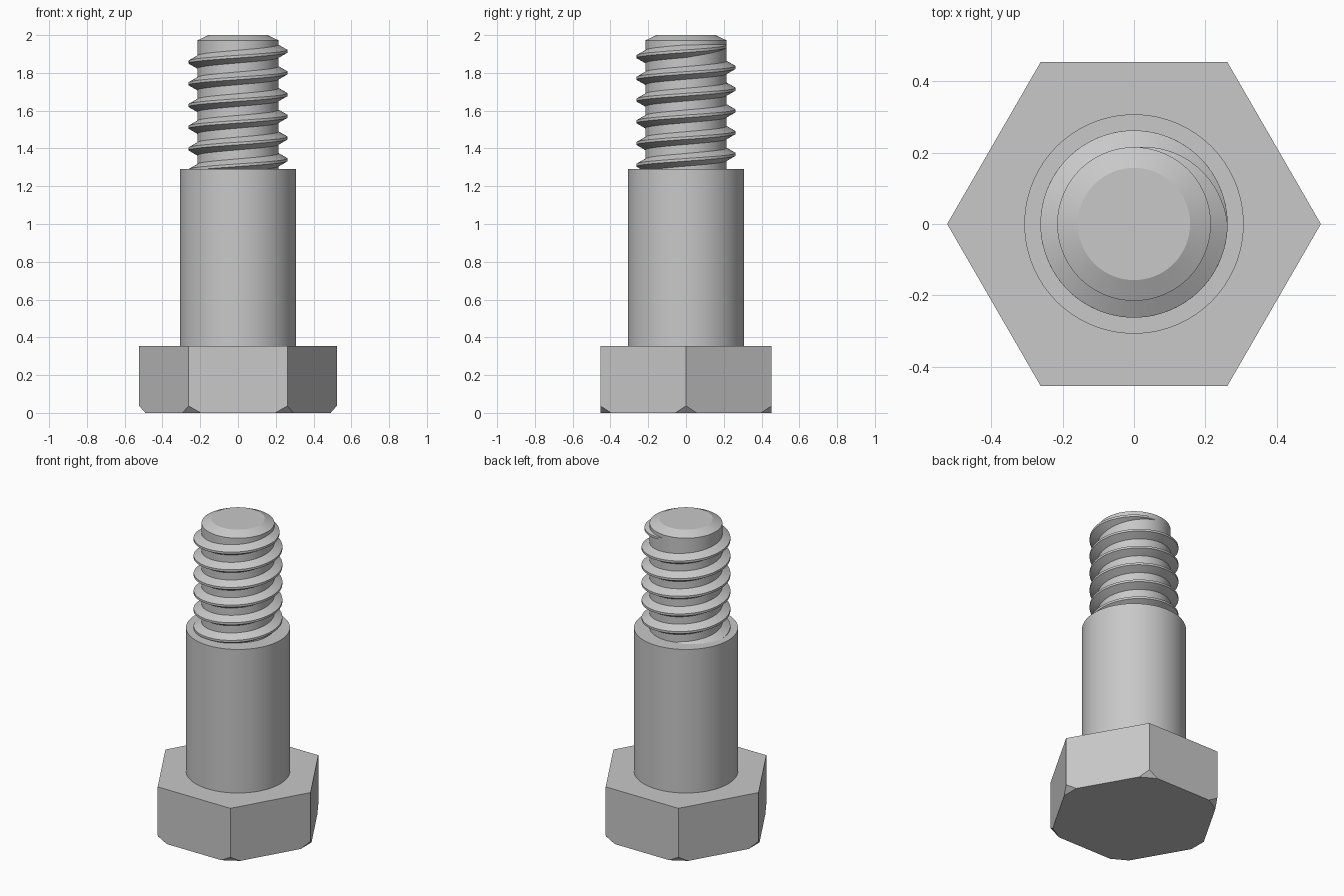
import bpy, bmesh, math
from mathutils import Vector

if "Cube" in bpy.data.objects:
    bpy.data.objects.remove(bpy.data.objects["Cube"])

steel = bpy.data.materials.new("grey steel")
steel.diffuse_color = (0.58, 0.58, 0.58, 1)
steel.use_nodes = True
steel.node_tree.nodes["Principled BSDF"].inputs["Base Color"].default_value = steel.diffuse_color


def finish(name, bm, smooth=None):
    bmesh.ops.recalc_face_normals(bm, faces=bm.faces)
    mesh = bpy.data.meshes.new(name)
    bm.to_mesh(mesh)
    bm.free()
    mesh.materials.append(steel)
    ob = bpy.data.objects.new(name, mesh)
    bpy.context.collection.objects.link(ob)
    if smooth:
        bpy.ops.object.select_all(action='DESELECT')
        ob.select_set(True)
        bpy.context.view_layer.objects.active = ob
        bpy.ops.object.shade_smooth_by_angle(angle=math.radians(smooth))
    return ob


def turned(name, profile, n=96):
    """Solid of revolution from (radius, height) points."""
    bm = bmesh.new()
    rings = [[bm.verts.new((r * math.cos(2 * math.pi * i / n),
                            r * math.sin(2 * math.pi * i / n), z))
              for i in range(n)] for r, z in profile]
    for a, b in zip(rings, rings[1:]):
        for i in range(n):
            j = (i + 1) % n
            bm.faces.new((a[i], a[j], b[j], b[i]))
    bm.faces.new(rings[0])
    bm.faces.new(rings[-1])
    return finish(name, bm, 20)


# Hex head, bottom corners cut off by flat facets
R, HEAD, CUT, RISE = 0.523, 0.355, 0.065, 0.037
corners = [Vector((R * math.cos(k * math.pi / 3), R * math.sin(k * math.pi / 3), 0))
           for k in range(6)]
bm = bmesh.new()
top = [bm.verts.new((c.x, c.y, HEAD)) for c in corners]
mid = [bm.verts.new((c.x, c.y, RISE)) for c in corners]
before = [bm.verts.new(c.lerp(corners[k - 1], CUT / R)) for k, c in enumerate(corners)]
after = [bm.verts.new(c.lerp(corners[(k + 1) % 6], CUT / R)) for k, c in enumerate(corners)]
for k in range(6):
    j = (k + 1) % 6
    bm.faces.new((top[k], mid[k], after[k], before[j], mid[j], top[j]))
    bm.faces.new((mid[k], before[k], after[k]))
bm.faces.new(top)
bm.faces.new([v for pair in zip(before, after) for v in pair])
finish("hex_head", bm)

# Plain shank and threaded core with chamfered tip
SHANK_TOP, CORE = 1.29, 0.215
turned("shank", [(0.307, HEAD), (0.307, SHANK_TOP)])
turned("thread_core", [(CORE, SHANK_TOP), (CORE, 1.972), (0.157, 2.0)])

# Right-handed helical thread, fading into the core over the last quarter turn
PITCH, CREST, Z0, STEPS = 0.115, 0.262, 1.34, 72
start, end = -0.69, 5.25            # turns
count = int((end - start) * STEPS)
bm = bmesh.new()
sections = []
for s in range(count + 1):
    turn = start + (end - start) * s / count
    t = 2 * math.pi * turn
    z = Z0 + PITCH * turn
    fade = min(1, (end - turn) / 0.25)
    root = CORE - 0.002
    crest = root + (CREST - root) * max(fade, 0.02)
    half = 0.007 + 0.028 * max(fade, 0.02)
    ring = [(root, -half), (crest, -0.007), (crest, 0.007), (root, half)]
    sections.append([bm.verts.new((r * math.cos(t), r * math.sin(t), z + h))
                     for r, h in ring])
for a, b in zip(sections, sections[1:]):
    for i in range(4):
        j = (i + 1) % 4
        bm.faces.new((a[i], a[j], b[j], b[i]))
bm.faces.new(sections[0])
bm.faces.new(sections[-1])
finish("thread", bm, 30)
